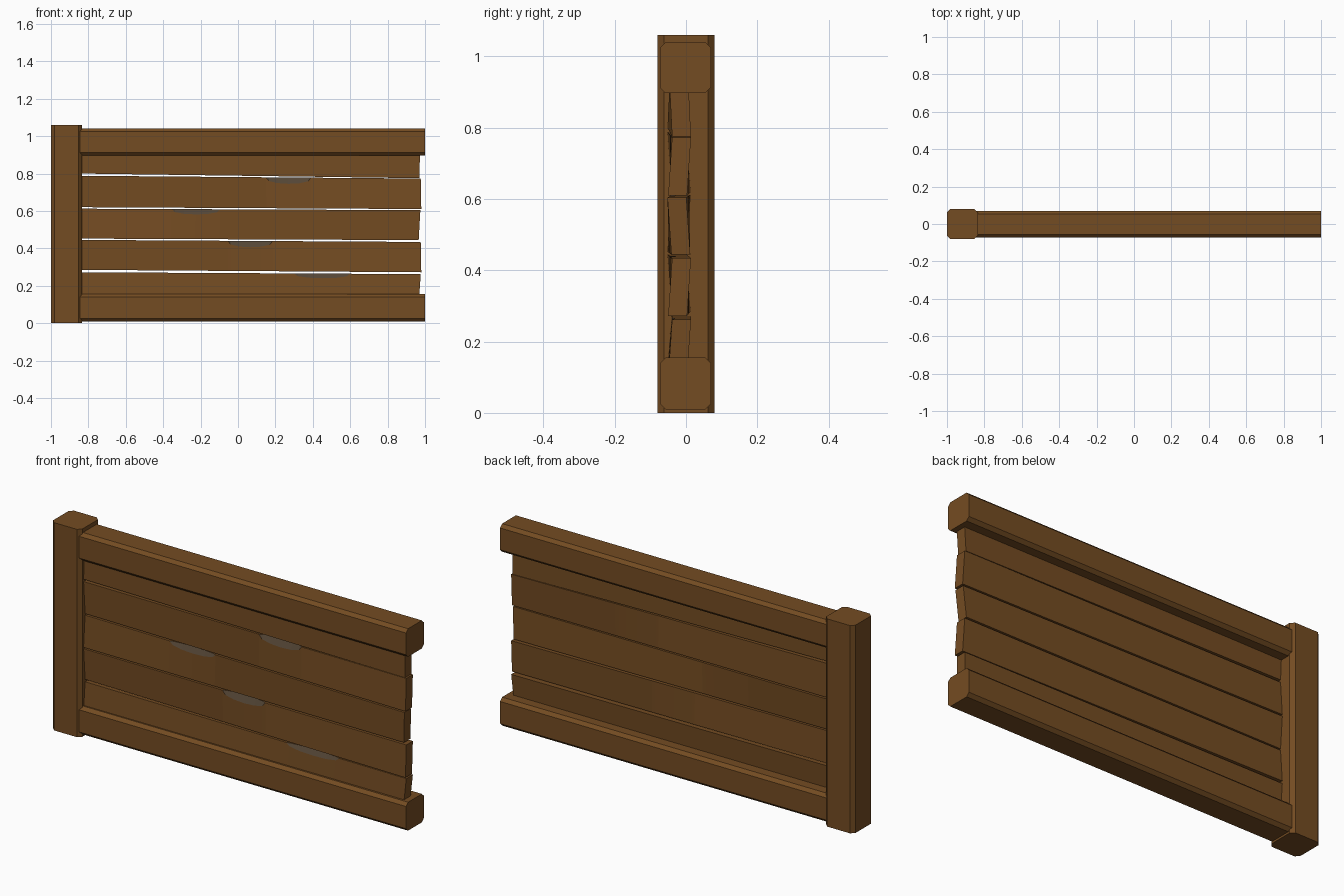
import bpy, bmesh, math

if "Cube" in bpy.data.objects:
    bpy.data.objects.remove(bpy.data.objects["Cube"])


def material(name, rgb):
    m = bpy.data.materials.new(name)
    m.diffuse_color = (*rgb, 1)
    m.use_nodes = True
    m.node_tree.nodes["Principled BSDF"].inputs["Base Color"].default_value = m.diffuse_color
    return m


WOOD = material("brown wood", (0.175, 0.072, 0.016))
CHIP = material("weathered grey wood", (0.088, 0.060, 0.036))


def loft(name, rings, chip_side=None):
    """Skin a list of equal-length rings and cap both ends."""
    bm = bmesh.new()
    vs = [[bm.verts.new(p) for p in r] for r in rings]
    n = len(rings[0])
    for k in range(len(vs) - 1):
        for i in range(n):
            j = (i + 1) % n
            f = bm.faces.new((vs[k][i], vs[k][j], vs[k + 1][j], vs[k + 1][i]))
            if chip_side is not None and i == chip_side[0] and chip_side[1](k):
                f.material_index = 1
    bm.faces.new(vs[0])
    bm.faces.new(vs[-1])
    bmesh.ops.recalc_face_normals(bm, faces=bm.faces)
    me = bpy.data.meshes.new(name)
    bm.to_mesh(me)
    bm.free()
    me.materials.append(WOOD)
    me.materials.append(CHIP)
    ob = bpy.data.objects.new(name, me)
    bpy.context.collection.objects.link(ob)
    return ob


def octagon(a0, a1, b0, b1, c):
    """Rectangle with cut corners."""
    return [(a0 + c, b0), (a1 - c, b0), (a1, b0 + c), (a1, b1 - c),
            (a1 - c, b1), (a0 + c, b1), (a0, b1 - c), (a0, b0 + c)]


# Post with chamfered upright edges
sec = octagon(-1, -0.835, -0.08, 0.08, 0.018)
loft("post", [[(x, y, z) for x, y in sec] for z in (0, 1.06)])

# Top and bottom rails
for name, z0, z1 in (("bottom_rail", 0.01, 0.155), ("top_rail", 0.897, 1.04)):
    sec = octagon(-0.073, 0.07, z0, z1, 0.016)
    loft(name, [[(x, y, z) for y, z in sec] for x in (-0.85, 1.0)])


def plank(name, left, right, chip):
    """left/right: (x_bottom, x_top, z_bottom, z_top, y_bottom, y_top) of the
    front face; chip: (centre, half width, depth) on the upper front edge."""
    T = 0.053
    ts = [0.0, 1.0]
    if chip:
        c, w, _ = chip
        span = right[1] - left[1]
        ts += [(c + w * math.cos(math.pi * i / 6) - left[1]) / span for i in range(7)]
    ts.sort()
    rings = []
    for k, t in enumerate(ts):
        xb, xt, zb, zt, yb, yt = (a + (b - a) * t for a, b in zip(left, right))
        d = 0.0008
        if chip and 1 < k < 7:
            d = chip[2] * math.sin(math.pi * (k - 1) / 6) ** 0.8
        slope = (yt - yb) / (zt - zb)
        rings.append([(xb, yb, zb), (xt, yt - slope * d, zt - d),
                      (xt, yt + 0.5 * d, zt), (xt, yt + T, zt), (xb, yb + T, zb)])
    loft(name, rings, (1, lambda k: chip is not None and 1 <= k <= 6))


# Twisted planks from top to bottom, with weathered chips
X = -0.86
plank("plank_1", (X, X, 0.800, 0.92, -0.052, -0.046), (0.97, 0.973, 0.775, 0.92, -0.039, -0.046), None)
plank("plank_2", (X, X, 0.620, 0.788, -0.040, -0.052), (0.980, 0.977, 0.610, 0.773, -0.050, -0.039), (0.27, 0.12, 0.034))
plank("plank_3", (X, X, 0.452, 0.612, -0.052, -0.040), (0.966, 0.975, 0.444, 0.604, -0.041, -0.052), (-0.225, 0.13, 0.028))
plank("plank_4", (X, X, 0.285, 0.445, -0.040, -0.052), (0.980, 0.977, 0.272, 0.434, -0.050, -0.039), (0.065, 0.12, 0.034))
plank("plank_5", (X, X, 0.130, 0.272, -0.052, -0.040), (0.968, 0.977, 0.130, 0.262, -0.048, -0.039), (0.45, 0.15, 0.025))
